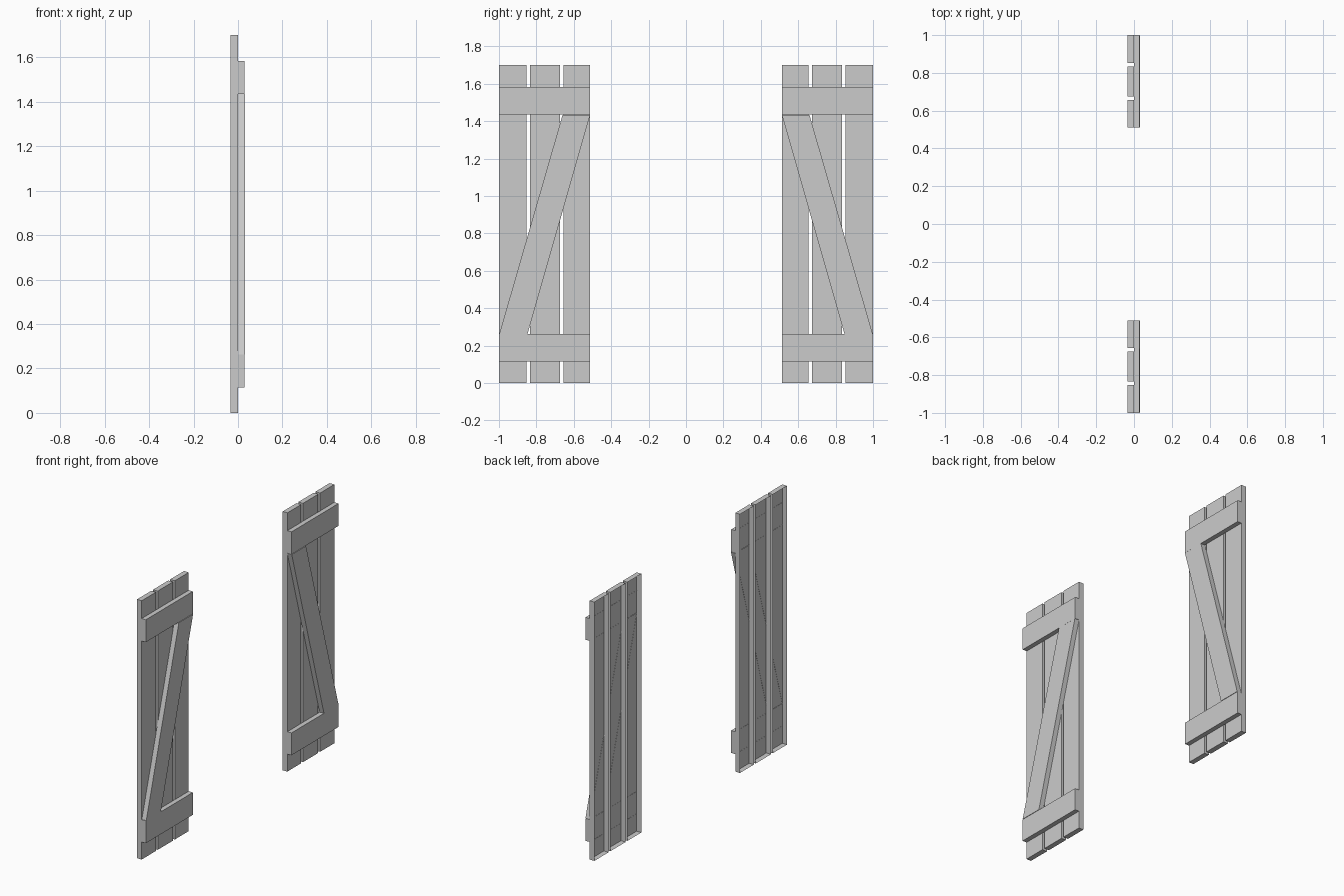
import bpy
import bmesh

if "Cube" in bpy.data.objects:
    bpy.data.objects.remove(bpy.data.objects["Cube"])


def open_back_panel(name, outline, x0, x1):
    """Extrude a (y, z) outline from x0 to x1, leaving the x0 side open."""
    bm = bmesh.new()
    back = [bm.verts.new((x0, y, z)) for y, z in outline]
    front = [bm.verts.new((x1, y, z)) for y, z in outline]
    area = sum(outline[i - 1][0] * outline[i][1] - outline[i][0] * outline[i - 1][1]
               for i in range(len(outline)))
    faces = [bm.faces.new(front)]
    for i in range(len(outline)):
        faces.append(bm.faces.new((back[i - 1], back[i], front[i], front[i - 1])))
    if area < 0:
        bmesh.ops.reverse_faces(bm, faces=faces)
    mesh = bpy.data.meshes.new(name)
    bm.to_mesh(mesh)
    bm.free()
    obj = bpy.data.objects.new(name, mesh)
    bpy.context.collection.objects.link(obj)
    return obj


def rect(y0, y1, z0, z1):
    return [(y0, z0), (y1, z0), (y1, z1), (y0, z1)]


INNER, OUTER = 0.512, 1.0

# Two mirrored shutters
for side, s in (("left", -1), ("right", 1)):
    # Vertical planks
    for i, (a, b) in enumerate(((INNER, 0.656), (0.675, 0.833), (0.852, OUTER))):
        open_back_panel(f"{side}_plank_{i + 1}", rect(s * a, s * b, 0, 1.7), -0.034, 0)

    # Horizontal battens
    for label, z0, z1 in (("lower", 0.115, 0.262), ("upper", 1.436, 1.583)):
        open_back_panel(f"{side}_{label}_batten",
                        rect(s * INNER, s * OUTER, z0, z1), -0.001, 0.03)

    # Diagonal brace running from the inner top to the outer bottom
    open_back_panel(f"{side}_brace",
                    [(s * 0.847, 0.263), (s * 0.998, 0.263),
                     (s * 0.66, 1.434), (s * INNER, 1.434)], -0.001, 0.032)
